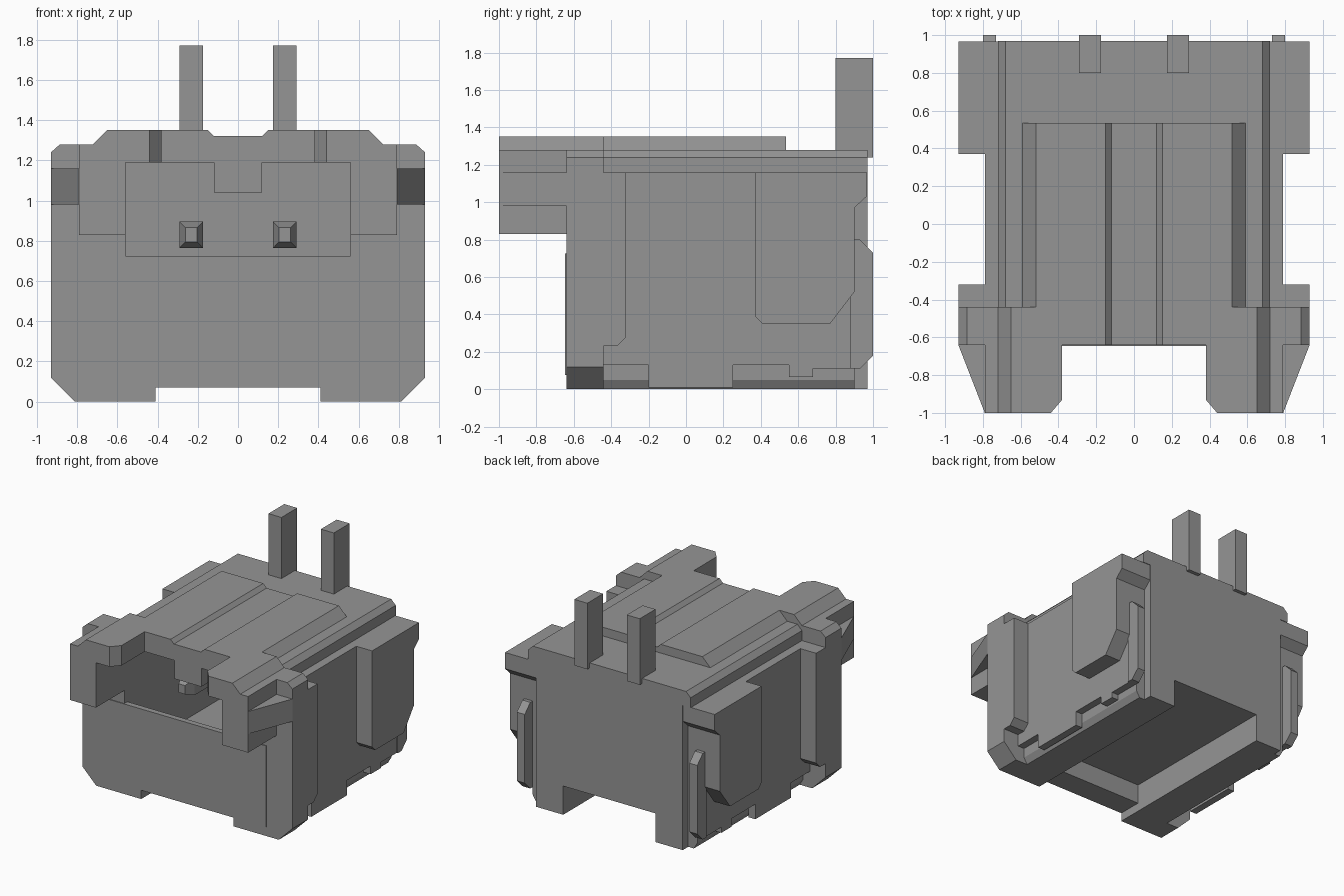
import bpy, bmesh, math

if "Cube" in bpy.data.objects:
    bpy.data.objects.remove(bpy.data.objects["Cube"], do_unlink=True)

grey = bpy.data.materials.new("plain_grey")
grey.use_nodes = True
COLOUR = (0.3, 0.3, 0.3, 1)
grey.diffuse_color = COLOUR
for node in grey.node_tree.nodes:
    if node.type == 'BSDF_PRINCIPLED':
        node.inputs["Base Color"].default_value = COLOUR


def finish(name, bm, mirror):
    bmesh.ops.recalc_face_normals(bm, faces=bm.faces)
    # open the seam on the symmetry plane
    if mirror:
        seam = [f for f in bm.faces if all(abs(v.co.x) < 1e-5 for v in f.verts)]
        bmesh.ops.delete(bm, geom=seam, context='FACES')
    mesh = bpy.data.meshes.new(name)
    bm.to_mesh(mesh)
    bm.free()
    mesh.materials.append(grey)
    ob = bpy.data.objects.new(name, mesh)
    bpy.context.collection.objects.link(ob)
    if mirror:
        mod = ob.modifiers.new("mirror", 'MIRROR')
        mod.use_clip = True
    return ob


def prism(name, pts, axis, a, b, mirror=True):
    """Extrude a 2D outline along an axis: y takes (x,z), x takes (y,z), z takes (x,y)."""
    place = {'x': lambda p, t: (t, p[0], p[1]),
             'y': lambda p, t: (p[0], t, p[1]),
             'z': lambda p, t: (p[0], p[1], t)}[axis]
    bm = bmesh.new()
    lo = [bm.verts.new(place(p, a)) for p in pts]
    hi = [bm.verts.new(place(p, b)) for p in pts]
    bm.faces.new(lo)
    bm.faces.new(hi)
    for i in range(len(pts)):
        j = (i + 1) % len(pts)
        bm.faces.new((lo[i], lo[j], hi[j], hi[i]))
    return finish(name, bm, mirror)


def box(name, x, y, z, mirror=True):
    return prism(name, [(x[0], z[0]), (x[1], z[0]), (x[1], z[1]), (x[0], z[1])],
                 'y', y[0], y[1], mirror)


# Shared half outlines (x, z)
cavity = [(0, 1.19), (0.56, 1.19), (0.56, 0.3), (0, 0.3)]
shoulder = [(0.72, 1.16), (0.72, 1.24), (0.68, 1.28), (0, 1.28)]
foot = [(0, 0.23), (0.41, 0.23), (0.41, 0)]

# Hollow housing, closed rear and recessed rear corners
prism("housing_shell", foot + [(0.70, 0), (0.73, 0.05), (0.73, 1.16)] + shoulder + cavity,
      'y', -0.44, 0.6)
prism("housing_rear", foot + [(0.70, 0), (0.73, 0.05), (0.73, 1.16)] + shoulder,
      'y', 0.6, 0.9)
prism("rear_wall", foot + [(0.65, 0), (0.65, 1.16)] + shoulder, 'y', 0.9, 0.97)

# Front frame around the opening
prism("front_frame",
      [(0, 0.07), (0.41, 0.07), (0.41, 0), (0.81, 0), (0.93, 0.12), (0.93, 1.24),
       (0.885, 1.28), (0.72, 1.28), (0.65, 1.35), (0.15, 1.35), (0.12, 1.32), (0, 1.32)]
      + cavity, 'y', -0.64, -0.44)
box("front_panel", (-0.70, 0.70), (-0.646, -0.60), (0.075, 0.725), False)
box("key_tab", (-0.12, 0.12), (-0.635, -0.44), (1.04, 1.2), False)

# Raised roof with a shallow central groove
prism("roof_rail", [(0, 1.27), (0.59, 1.27), (0.59, 1.28), (0.52, 1.35), (0.15, 1.35),
                    (0.12, 1.32), (0, 1.32)], 'y', -0.44, 0.535)

# Forward arms with chamfered inner tips and outer wedges
prism("front_arm", [(0.56, 0.83), (0.79, 0.83), (0.79, 1.28), (0.72, 1.28),
                    (0.65, 1.35), (0.56, 1.35)], 'y', -1.0, -0.64)
prism("arm_tip_plate", [(0.38, -0.64), (0.38, -0.93), (0.44, -1.0), (0.56, -1.0),
                        (0.56, -0.64)], 'z', 1.19, 1.35)
prism("arm_wedge", [(0.79, -0.64), (0.79, -1.0), (0.93, -0.64)], 'z', 0.98, 1.16)

# Side skirts with stepped lower edge
prism("side_skirt",
      [(-0.44, 1.16), (-0.44, 0.13), (-0.20, 0.13), (-0.20, 0.01), (0.25, 0.01),
       (0.25, 0.13), (0.55, 0.13), (0.55, 0.065), (0.68, 0.065), (0.68, 0.11),
       (0.90, 0.11), (0.90, 1.16)], 'x', 0.73, 0.79)

# Corner posts
prism("front_post", [(-0.44, 0.23), (-0.37, 0.23), (-0.32, 0.28), (-0.32, 1.16),
                     (-0.44, 1.16)], 'x', 0.73, 0.93)
prism("rear_post", [(0.37, 1.16), (0.37, 0.39), (0.41, 0.35), (0.77, 0.35), (0.90, 0.52),
                    (0.90, 0.97), (0.965, 1.03), (0.965, 1.16)], 'x', 0.72, 0.93)
prism("recess_lintel", [(0.90, 0.97), (0.965, 1.03), (0.965, 1.16), (0.90, 1.16)],
      'x', 0.65, 0.72)
prism("rear_rib", [(0.88, 0.11), (0.93, 0.11), (1.0, 0.18), (1.0, 0.73), (0.93, 0.80),
                   (0.88, 0.80)], 'x', 0.73, 0.80)

# Pins: upright tails and horizontal contacts with tapered tips
box("pin_tail", (0.175, 0.29), (0.80, 1.0), (1.24, 1.77))
box("pin_contact", (0.175, 0.29), (-0.30, 0.62), (0.765, 0.895))
bm = bmesh.new()
rings = []
for y, hx, hz in ((-0.30, 0.0575, 0.065), (-0.38, 0.028, 0.035)):
    rings.append([bm.verts.new((0.2325 + sx * hx, y, 0.83 + sz * hz))
                  for sx, sz in ((-1, -1), (1, -1), (1, 1), (-1, 1))])
bm.faces.new(rings[1])
for i in range(4):
    j = (i + 1) % 4
    bm.faces.new((rings[0][i], rings[0][j], rings[1][j], rings[1][i]))
bm.faces.new(rings[0])
finish("pin_tip", bm, True)
